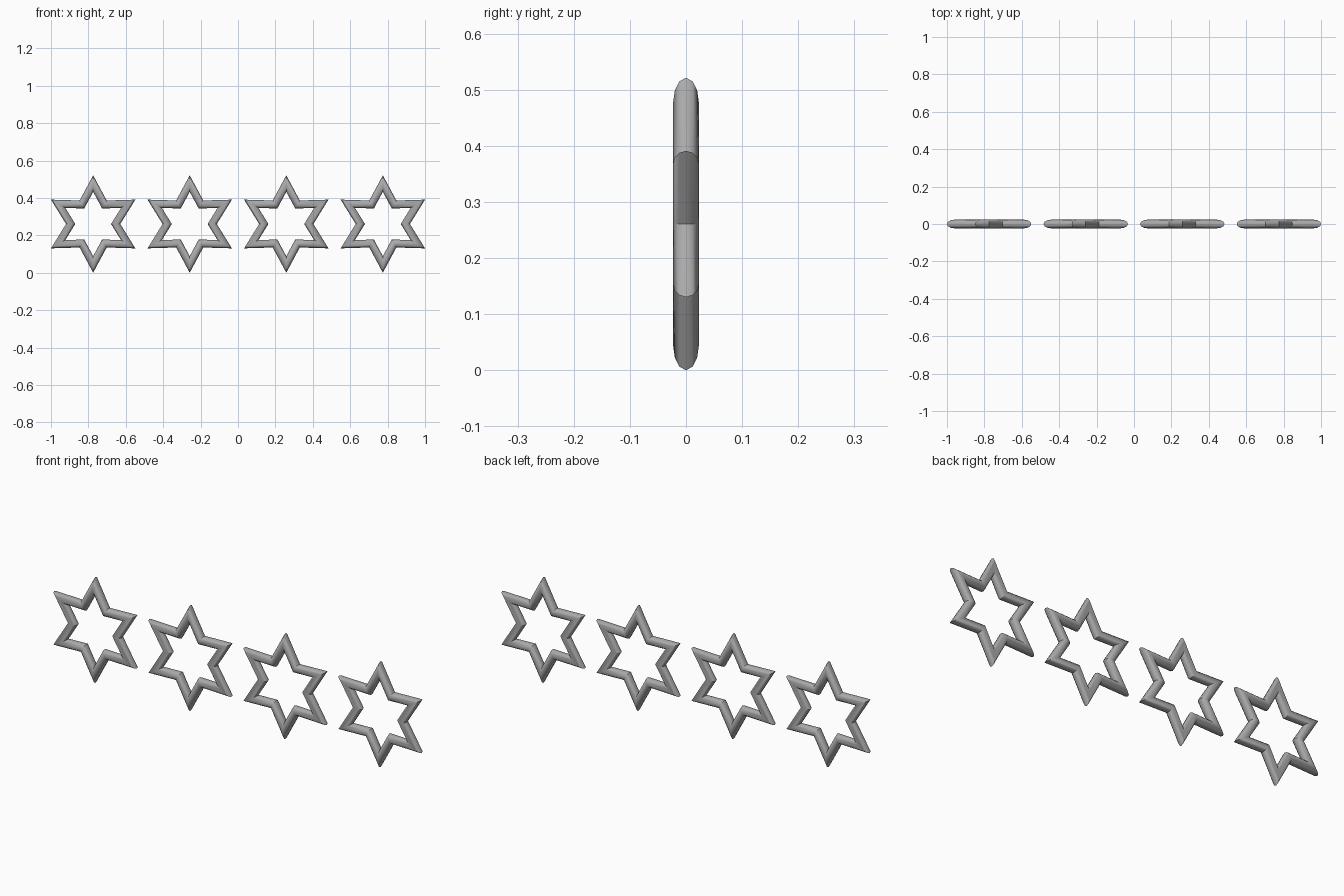
import bpy, bmesh
from math import sin, cos, pi, radians

cube = bpy.data.objects.get("Cube")
if cube:
    bpy.data.objects.remove(cube, do_unlink=True)

metal = bpy.data.materials.new("grey_metal")
metal.use_nodes = True
grey = (0.4, 0.4, 0.4, 1)
metal.diffuse_color = grey
metal.node_tree.nodes["Principled BSDF"].inputs["Base Color"].default_value = grey

POINTS, SIDES = 6, 12
TIP, VALLEY = 0.2605, 0.145    # outer radii of the star outline
HOLE = 0.66                    # hole size relative to the outline
DEPTH = 0.023                  # half thickness of the tube


def star_mesh():
    """Closed tube with mitred corners following a six-pointed star."""
    bm = bmesh.new()
    rings = []
    for i in range(POINTS * 2):
        a = i * pi / POINTS
        outer = VALLEY if i % 2 else TIP
        mid, half = outer * (1 + HOLE) / 2, outer * (1 - HOLE) / 2
        ring = []
        for j in range(SIDES):
            t = 2 * pi * j / SIDES
            r = mid + half * cos(t)
            ring.append(bm.verts.new((r * sin(a), DEPTH * sin(t), r * cos(a))))
        rings.append(ring)
    for i, ring in enumerate(rings):
        following = rings[(i + 1) % len(rings)]
        for j in range(SIDES):
            k = (j + 1) % SIDES
            bm.faces.new((ring[j], ring[k], following[k], following[j]))
    bmesh.ops.recalc_face_normals(bm, faces=bm.faces)
    mesh = bpy.data.meshes.new("star_ring")
    bm.to_mesh(mesh)
    bm.free()
    mesh.materials.append(metal)
    return mesh


# Row of four equal stars
edge = 1 - TIP * cos(pi / 6)
for n in range(4):
    star = bpy.data.objects.new(f"star_ring_{n + 1}", star_mesh())
    star.location = (edge * (2 * n / 3 - 1), 0, TIP)
    bpy.context.collection.objects.link(star)
    bpy.ops.object.select_all(action="DESELECT")
    star.select_set(True)
    bpy.context.view_layer.objects.active = star
    bpy.ops.object.shade_smooth_by_angle(angle=radians(40))
